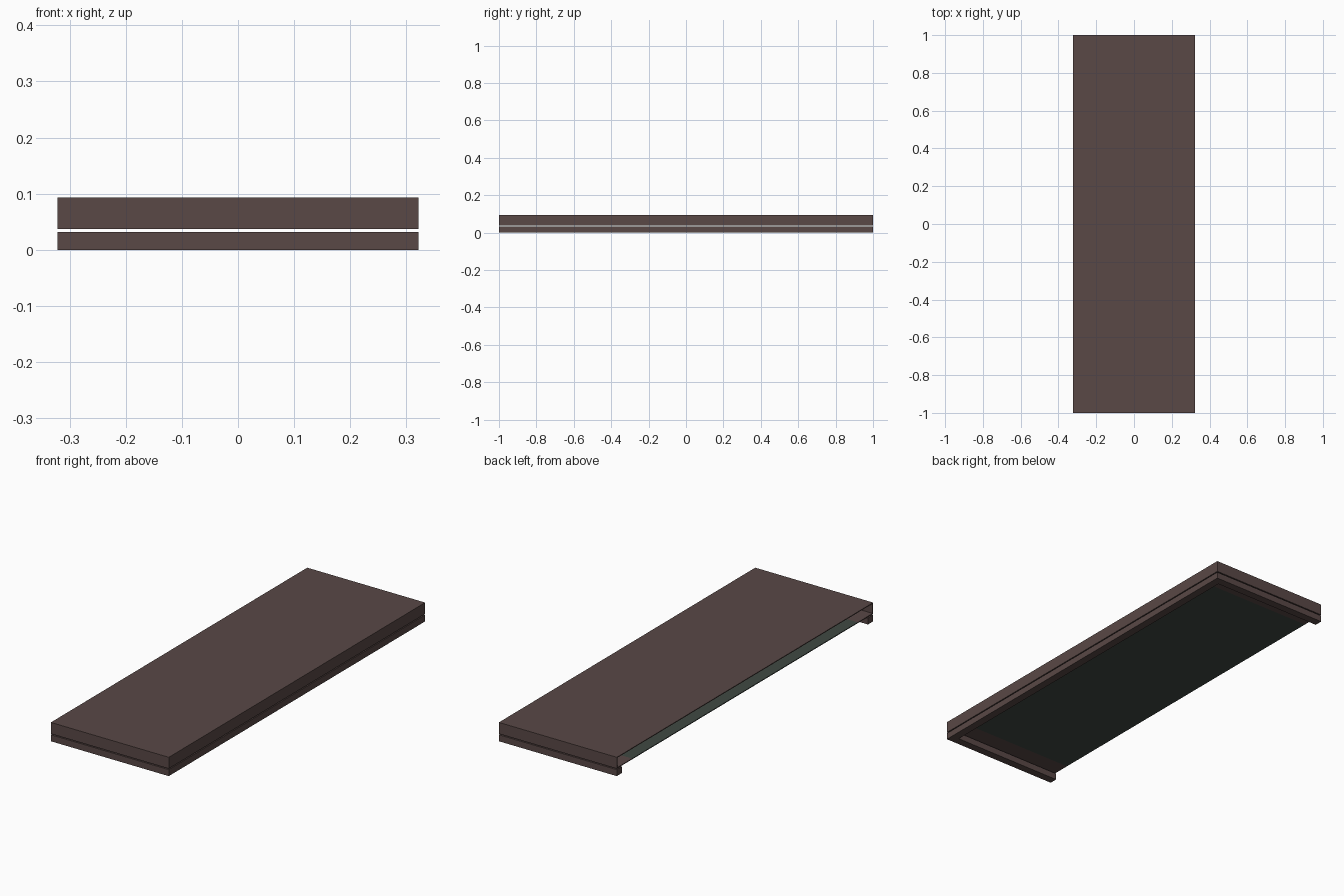
import bpy

if "Cube" in bpy.data.objects:
    bpy.data.objects.remove(bpy.data.objects["Cube"])

def material(name, rgb):
    m = bpy.data.materials.new(name)
    m.diffuse_color = (*rgb, 1)
    m.use_nodes = True
    m.node_tree.nodes["Principled BSDF"].inputs["Base Color"].default_value = m.diffuse_color
    return m

brown = material("dark brown", (0.100, 0.065, 0.061))
green = material("dark green grey", (0.052, 0.066, 0.056))

def box(name, x, y, z, mat):
    """Axis-aligned box from (min, max) ranges."""
    r = (x, y, z)
    bpy.ops.mesh.primitive_cube_add(size=1, location=[(a + b) / 2 for a, b in r])
    o = bpy.context.object
    o.name = name
    o.scale = [b - a for a, b in r]
    bpy.ops.object.transform_apply(location=False, rotation=False, scale=True)
    o.data.materials.append(mat)
    return o

X, Y = 0.322, 1.0
LOW, TOP = 0.037, 0.093      # hollow slab
RAIL_TOP, RAIL = 0.032, 0.04 # lower frame
T = 0.004                    # shell thickness
BORDER = 0.12                # brown border of the floor

# Hollow slab, open on the left side
box("top_panel", (-X, X), (-Y, Y), (TOP - T, TOP), brown)
box("right_wall", (X - T, X), (-Y, Y), (LOW, TOP - T), brown)
box("floor_panel", (-X, X - 0.07), (-Y + BORDER, Y - BORDER), (LOW, LOW + T), green)
box("floor_border_right", (X - 0.07, X - T), (-Y + BORDER, Y - BORDER), (LOW, LOW + T), brown)

# Lower rail along the right side
box("right_rail", (X - RAIL, X), (-Y + RAIL, Y - RAIL), (0, RAIL_TOP), brown)

# End walls, floor borders and end rails
for side, s in (("front", -1), ("back", 1)):
    def span(a, b):
        return tuple(sorted((s * a, s * b)))
    box(side + "_wall", (-X, X - T), span(Y - T, Y), (LOW, TOP - T), brown)
    box(side + "_floor_border", (-X, X - T), span(Y - BORDER, Y - T), (LOW, LOW + T), brown)
    box(side + "_rail", (-X, X), span(Y - RAIL, Y), (0, RAIL_TOP), brown)
